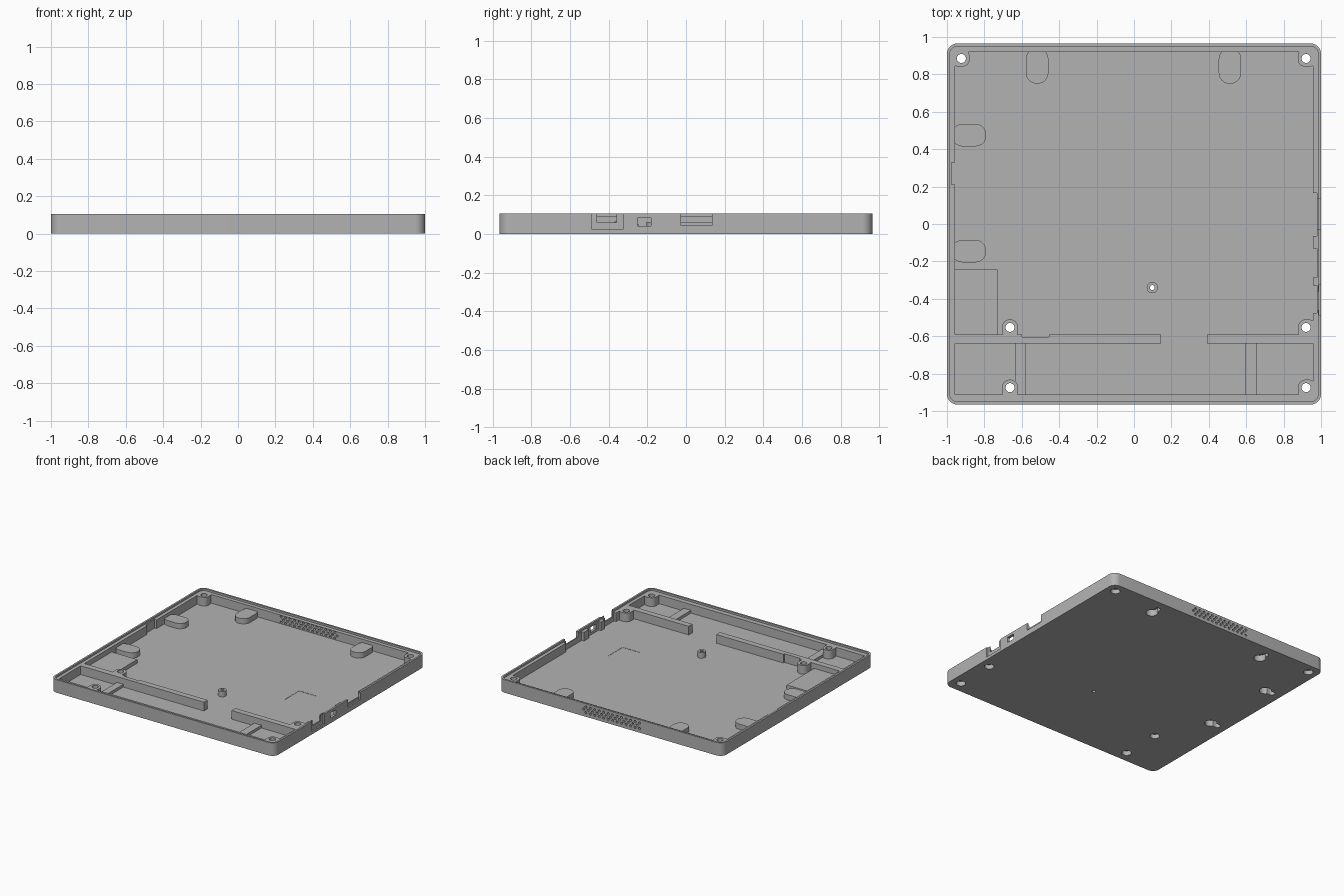
import bpy, bmesh, math

cube = bpy.data.objects.get("Cube")
if cube:
    bpy.data.objects.remove(cube, do_unlink=True)

grey = bpy.data.materials.new("plain_grey")
grey.use_nodes = True
grey.diffuse_color = (0.45, 0.45, 0.45, 1)
grey.node_tree.nodes["Principled BSDF"].inputs["Base Color"].default_value = (0.45, 0.45, 0.45, 1)

FLOOR, LEDGE, TOP, OVER = 0.02, 0.09, 0.105, 0.2


def add_prism(bm, x0, x1, y0, y1, z0, z1, r=0.0, along_y=False, seg=8):
    """Box with rounded upright edges; along_y lays it down (z range becomes y range)."""
    points = []
    corners = [(x1 - r, y1 - r), (x0 + r, y1 - r), (x0 + r, y0 + r), (x1 - r, y0 + r)]
    for k, (cx, cy) in enumerate(corners):
        for i in range(seg + 1 if r else 1):
            a = math.pi / 2 * (k + i / seg)
            points.append((cx + r * math.cos(a), cy + r * math.sin(a)))
    rings = []
    for z in (z0, z1):
        rings.append([bm.verts.new((x, z, y) if along_y else (x, y, z)) for x, y in points])
    n = len(points)
    bm.faces.new(rings[0])
    bm.faces.new(rings[1])
    for i in range(n):
        j = (i + 1) % n
        bm.faces.new((rings[0][i], rings[0][j], rings[1][j], rings[1][i]))
    bmesh.ops.remove_doubles(bm, verts=rings[0] + rings[1], dist=1e-5)


def build(name, *prisms):
    bm = bmesh.new()
    for p in prisms:
        add_prism(bm, **p) if isinstance(p, dict) else add_prism(bm, *p)
    bmesh.ops.recalc_face_normals(bm, faces=bm.faces)
    mesh = bpy.data.meshes.new(name)
    bm.to_mesh(mesh)
    bm.free()
    mesh.materials.append(grey)
    obj = bpy.data.objects.new(name, mesh)
    bpy.context.collection.objects.link(obj)
    return obj


def disc(x, y, r, z0, z1):
    return (x - r, x + r, y - r, y + r, z0, z1, r * 0.9999)


def cut(obj, *prisms):
    """Subtract prisms that do not overlap each other."""
    cutter = build("cutter", *prisms)
    mod = obj.modifiers.new("cut", "BOOLEAN")
    mod.operation, mod.solver, mod.object = "DIFFERENCE", "EXACT", cutter
    bpy.context.view_layer.objects.active = obj
    bpy.ops.object.modifier_apply(modifier=mod.name)
    bpy.data.objects.remove(cutter, do_unlink=True)


parts = []

# Tray shell: cavity and stepped lip
tray = build("tray", (-1, 1, -0.965, 0.965, 0, TOP, 0.055))
cut(tray, (-0.985, 0.985, -0.95, 0.95, LEDGE, OVER, 0.042))
cut(tray, (-0.958, 0.958, -0.912, 0.92, FLOOR, OVER))
parts.append(tray)

# Thinned pockets inside the side walls
for x0, x1, y0, y1 in ((0.94, 0.978, -0.065, 0.165), (0.94, 0.978, -0.285, -0.13),
                       (0.94, 0.978, -0.475, -0.33), (-0.975, -0.94, 0.21, 0.33)):
    cut(tray, (x0, x1, y0, y1, FLOOR, OVER))

# Port openings in the right-hand wall
cut(tray, (0.988, 1.1, -0.026, 0.135, 0.044, OVER))
cut(tray, (0.9, 1.1, -0.026, 0.135, 0.063, OVER))
cut(tray, (0.988, 1.1, -0.487, -0.326, 0.023, OVER))
cut(tray, (0.9, 1.1, -0.46, -0.36, 0.058, OVER))
cut(tray, (0.9, 1.1, -0.25, -0.18, 0.04, 0.083))

# Staggered vent holes in the back wall
vents = []
for row in range(3):
    for col in range(13):
        x = -0.26 + 0.04 * col + (0.02 if row == 1 else 0)
        x0, x1, z0, z1, y0, y1, r = disc(x, 0.032 + 0.023 * row, 0.0095, 0.9, 1.0)
        vents.append(dict(x0=x0, x1=x1, y0=z0, y1=z1, z0=y0, z1=y1, r=r, along_y=True, seg=3))
cut(tray, *vents)

# Shallow marked rectangle on the floor
cut(tray, (0.515, 0.665, -0.14, 0.045, FLOOR - 0.002, 0.05))

# Screw bosses, each (hole x, hole y, outline)
bosses = [
    (-0.923, 0.885, (-0.975, -0.88, 0.842, 0.935, 0.01, LEDGE, 0.035)),
    (0.92, 0.885, (0.877, 0.975, 0.842, 0.935, 0.01, LEDGE, 0.035)),
    (-0.663, -0.553, (-0.706, -0.62, -0.615, -0.51, 0.01, LEDGE, 0.042)),
    (0.92, -0.553, (0.877, 0.975, -0.615, -0.51, 0.01, LEDGE, 0.042)),
    (-0.663, -0.875, (-0.706, -0.62, -0.94, -0.832, 0.01, LEDGE, 0.042)),
    (0.92, -0.875, (0.877, 0.975, -0.94, -0.832, 0.01, LEDGE, 0.042)),
]
holes = [disc(x, y, 0.024, -0.1, OVER) for x, y, _ in bosses]
bores = [disc(x, y, 0.035, -0.1, 0.035) for x, y, _ in bosses]
for k, (x, y, outline) in enumerate(bosses):
    boss = build(f"screw_boss_{k + 1}", outline)
    cut(boss, holes[k])
    cut(boss, bores[k])
    parts.append(boss)

# Small centre standoff
standoff = build("standoff", disc(0.098, -0.34, 0.03, 0.01, 0.065))
pin_hole = disc(0.098, -0.34, 0.013, -0.1, OVER)
cut(standoff, pin_hole)
parts.append(standoff)

# Divider wall with a gap and a thinned stretch, plus low ribs
divider_left = build("divider_left", (-0.97, 0.144, -0.64, -0.592, 0.01, LEDGE))
cut(divider_left, (-0.6, -0.455, -0.605, -0.5, FLOOR, OVER))
divider_right = build("divider_right", (0.39, 0.97, -0.64, -0.592, 0.01, LEDGE))
parts += [divider_left, divider_right]
cut(divider_left, holes[2])
cut(divider_left, bores[2])
cut(divider_right, holes[3])
cut(divider_right, bores[3])
for name, x0, x1 in (("rib_left", -0.635, -0.577), ("rib_right", 0.594, 0.658)):
    rib = build(name, (x0, x1, -0.93, -0.62, 0.01, 0.042))
    cut(rib, holes[4])
    parts.append(rib)

# Raised corner platform
parts.append(build("corner_platform", (-0.97, -0.73, -0.61, -0.242, 0.01, 0.05)))

# Hanging-slot housings: rounded pads with keyholes underneath
pads = []
for x in (-0.518, 0.513):
    pads.append(((x - 0.06, x + 0.06, 0.75, 0.94, 0.01, 0.063, 0.058),
                 disc(x, 0.815, 0.044, -0.1, 0.05),
                 (x - 0.022, x + 0.022, 0.815, 0.9, -0.1, 0.05, 0.0215)))
for y in (0.475, -0.145):
    pads.append(((-0.975, -0.79, y - 0.06, y + 0.06, 0.01, 0.063, 0.058),
                 disc(-0.855, y, 0.044, -0.1, 0.05),
                 (-0.94, -0.855, y - 0.022, y + 0.022, -0.1, 0.05, 0.0215)))
for k, (outline, circle, slot) in enumerate(pads):
    pad = build(f"hanger_pad_{k + 1}", outline)
    for obj in (pad, tray):
        cut(obj, circle)
        cut(obj, slot)
    parts.append(pad)

# Matching screw and pin holes through the tray floor
cut(tray, *holes, pin_hole)
cut(tray, *bores)

# Crisp edges with smooth round corners
for obj in parts:
    bpy.ops.object.select_all(action="DESELECT")
    obj.select_set(True)
    bpy.context.view_layer.objects.active = obj
    bpy.ops.object.shade_smooth_by_angle(angle=math.radians(30))
